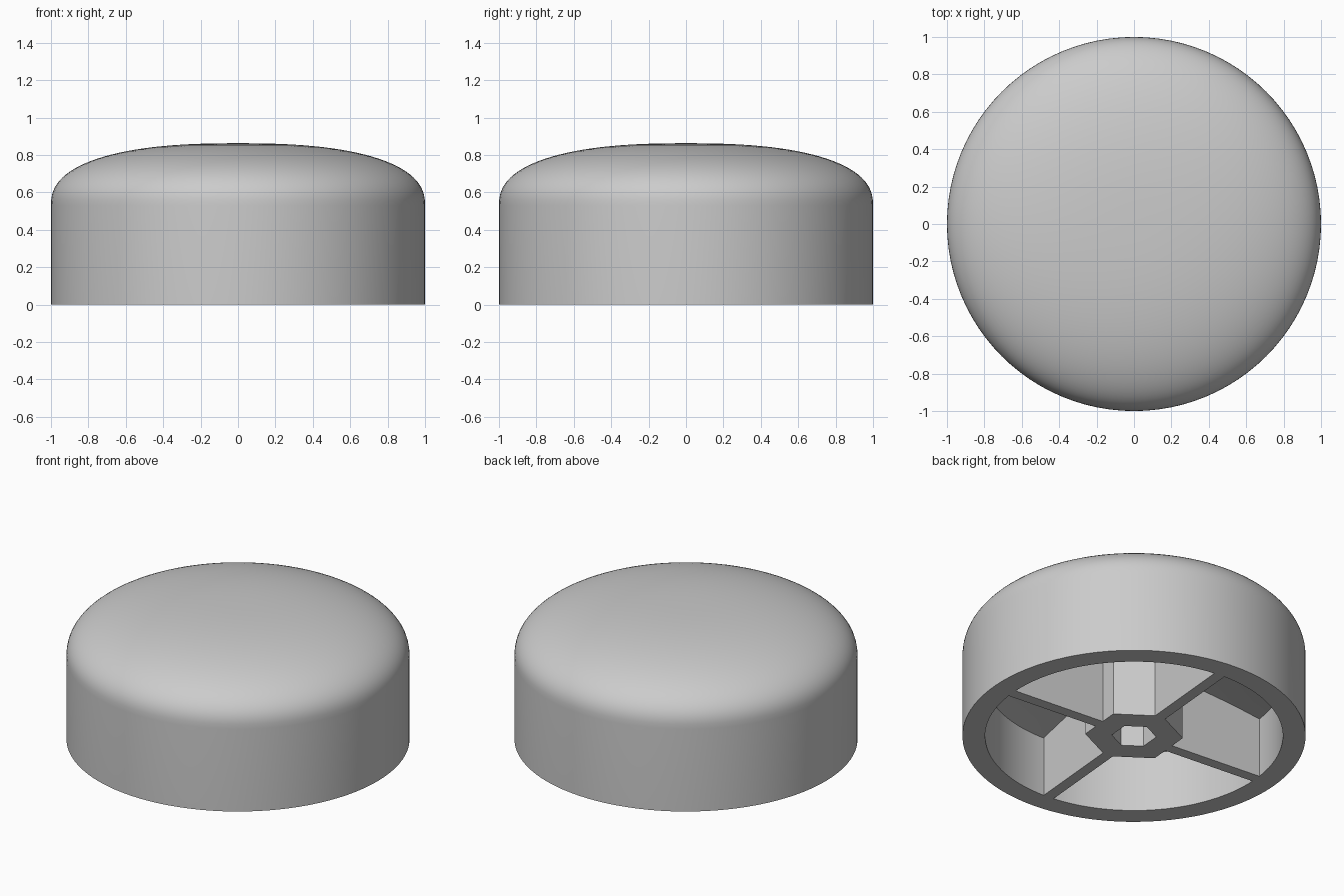
import bpy, bmesh, math
from mathutils import Matrix

cube = bpy.data.objects.get("Cube")
if cube:
    bpy.data.objects.remove(cube, do_unlink=True)

grey = bpy.data.materials.new("plain_grey")
grey.use_nodes = True
grey.diffuse_color = (0.6, 0.6, 0.6, 1)
grey.node_tree.nodes["Principled BSDF"].inputs["Base Color"].default_value = (0.6, 0.6, 0.6, 1)

TILT = math.radians(-5)      # ribs and hub are turned slightly
RIM, CEILING, SHOULDER, TOP = 0.868, 0.385, 0.53, 0.863


def finish(bm, name, smooth=False):
    bmesh.ops.recalc_face_normals(bm, faces=bm.faces)
    mesh = bpy.data.meshes.new(name)
    bm.to_mesh(mesh)
    bm.free()
    mesh.materials.append(grey)
    obj = bpy.data.objects.new(name, mesh)
    bpy.context.collection.objects.link(obj)
    if smooth:
        bpy.ops.object.select_all(action='DESELECT')
        obj.select_set(True)
        bpy.context.view_layer.objects.active = obj
        bpy.ops.object.shade_smooth_by_angle(angle=math.radians(30))
    return obj


# Domed shell: spun profile with a rounded top, straight wall, flat rim and hollow inside
def dome_point(t):
    power = 2 / 2.43
    return (math.cos(t) ** power, SHOULDER + (TOP - SHOULDER) * math.sin(t) ** power)


steps = 28
profile = [(0, TOP)]
profile += [dome_point(math.pi / 2 * (1 - (i / steps))) for i in range(1, steps)]
profile += [(1, SHOULDER), (1, 0), (RIM, 0)]
profile += [(RIM * (1 - i / 8), CEILING + 0.08 * (1 - (1 - i / 8) ** 2)) for i in range(9)]

bm = bmesh.new()
verts = [bm.verts.new((r, 0, z)) for r, z in profile]
edges = [bm.edges.new(pair) for pair in zip(verts, verts[1:])]
bmesh.ops.spin(bm, geom=verts + edges, cent=(0, 0, 0), axis=(0, 0, 1),
               angle=math.tau, steps=96, use_duplicate=False)
bmesh.ops.remove_doubles(bm, verts=bm.verts, dist=0.0005)
finish(bm, "domed_shell", smooth=True)

# Hexagonal hub with a hexagonal socket
HUB_TOP = 0.5


def hexagon(bm, radius, z):
    return [bm.verts.new((radius * math.cos(a), radius * math.sin(a), z))
            for a in (TILT + math.radians(30 + 60 * i) for i in range(6))]


bm = bmesh.new()
loops = [hexagon(bm, r, z) for r, z in
         ((0.285, 0), (0.285, HUB_TOP), (0.13, HUB_TOP), (0.13, 0))]
for a, b in zip(loops, loops[1:] + loops[:1]):
    for i in range(6):
        j = (i + 1) % 6
        bm.faces.new((a[i], a[j], b[j], b[i]))
finish(bm, "hex_hub")

# Four ribs joining the hub to the shell
inner, outer, width = 0.245, RIM + 0.002, 0.07
for i, side in enumerate(("left", "back", "right", "front")):
    bm = bmesh.new()
    place = (Matrix.Rotation(TILT + i * math.pi / 2, 4, 'Z')
             @ Matrix.Translation(((inner + outer) / 2, 0, CEILING / 2 + 0.01))
             @ Matrix.Diagonal((outer - inner, width, CEILING + 0.02, 1)))
    bmesh.ops.create_cube(bm, size=1, matrix=place)
    # raise the inner end so that it meets the domed ceiling
    for v in bm.verts:
        if v.co.z > CEILING and v.co.xy.length < 0.5:
            v.co.z = HUB_TOP
    bmesh.ops.translate(bm, verts=[v for v in bm.verts if v.co.z < 0.1],
                        vec=(0, 0, 0))
    for v in bm.verts:
        if v.co.z < 0.1:
            v.co.z = 0
    finish(bm, side + "_rib")
